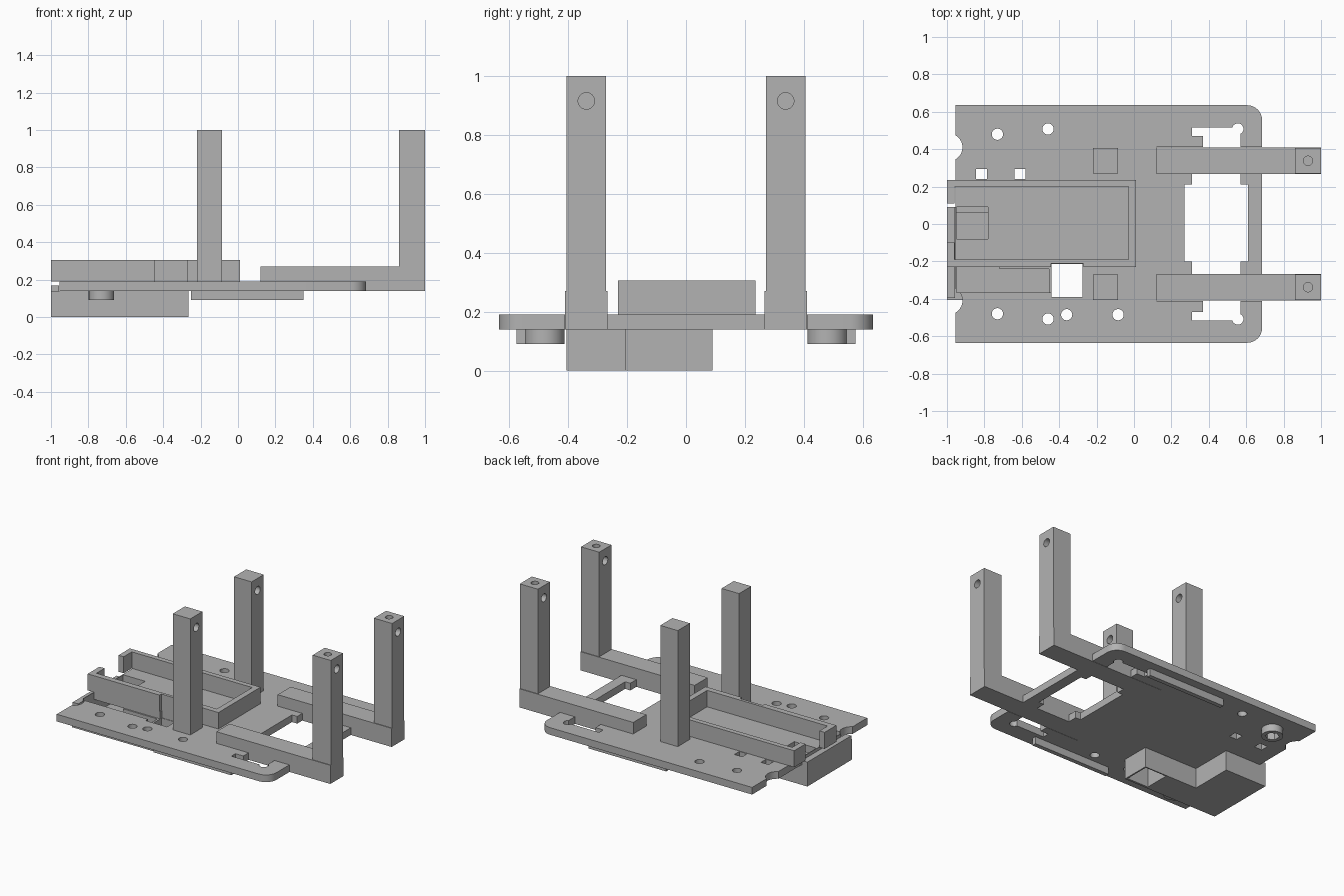
import bpy, bmesh, math
from mathutils import Matrix

default = bpy.data.objects.get("Cube")
if default:
    bpy.data.objects.remove(default, do_unlink=True)

grey = bpy.data.materials.new("plain_grey")
grey.use_nodes = True
GREY = (0.45, 0.45, 0.45, 1)
grey.diffuse_color = GREY
grey.node_tree.nodes["Principled BSDF"].inputs["Base Color"].default_value = GREY


def finish(name, bm):
    bmesh.ops.recalc_face_normals(bm, faces=bm.faces)
    mesh = bpy.data.meshes.new(name)
    bm.to_mesh(mesh)
    bm.free()
    mesh.materials.append(grey)
    ob = bpy.data.objects.new(name, mesh)
    bpy.context.collection.objects.link(ob)
    return ob


def prism(name, outline, z0, z1):
    bm = bmesh.new()
    face = bm.faces.new([bm.verts.new((x, y, z0)) for x, y in outline])
    top = bmesh.ops.extrude_face_region(bm, geom=[face])["geom"]
    verts = [g for g in top if isinstance(g, bmesh.types.BMVert)]
    bmesh.ops.translate(bm, verts=verts, vec=(0, 0, z1 - z0))
    return finish(name, bm)


def box(name, x0, x1, y0, y1, z0, z1):
    return prism(name, [(x0, y0), (x1, y0), (x1, y1), (x0, y1)], z0, z1)


def cylinder(name, center, radius, depth, axis="Z", sides=32):
    bm = bmesh.new()
    turn = Matrix.Rotation(math.pi / 2, 4, "Y") if axis == "X" else Matrix()
    bmesh.ops.create_cone(bm, cap_ends=True, segments=sides, radius1=radius, radius2=radius,
                          depth=depth, matrix=Matrix.Translation(center) @ turn)
    return finish(name, bm)


def cut(target, cutters):
    for c in cutters:
        mod = target.modifiers.new("cut", "BOOLEAN")
        mod.operation = "DIFFERENCE"
        mod.solver = "EXACT"
        mod.object = c
    bpy.context.view_layer.update()
    graph = bpy.context.evaluated_depsgraph_get()
    mesh = bpy.data.meshes.new_from_object(target.evaluated_get(graph))
    target.modifiers.clear()
    target.data = mesh
    for c in cutters:
        bpy.data.objects.remove(c, do_unlink=True)
    return target


def smooth(ob):
    bpy.ops.object.select_all(action="DESELECT")
    ob.select_set(True)
    bpy.context.view_layer.objects.active = ob
    bpy.ops.object.shade_smooth_by_angle(angle=math.radians(30))


BOTTOM, TOP = 0.14, 0.19      # base plate faces
LOW, HIGH = 0.1, 0.25         # through-cut range for the plate
SIDES = ((1, "back"), (-1, "front"))


def through(x0, x1, y0, y1):
    return box("cutter", x0, x1, y0, y1, LOW, HIGH)


# Base plate with two rounded corners
R = 0.08
outline = [(-0.955, 0.635), (-0.955, -0.635)]
for cy, start in ((-0.555, -90), (0.555, 0)):
    for i in range(9):
        a = math.radians(start + i * 11.25)
        outline.append((0.605 + R * math.cos(a), cy + R * math.sin(a)))
plate = prism("base_plate", outline, BOTTOM, TOP)

# Plate windows, slots and screw holes
cutters = [through(0.27, 0.61, -0.2, 0.21),
           through(-0.44, -0.275, -0.39, -0.21),
           through(-0.95, -0.43, -0.365, -0.23),
           through(-0.95, -0.78, -0.08, 0.09)]
cutters += [through(x, x + 0.06, 0.24, 0.295) for x in (-0.845, -0.64)]
for s, side in SIDES:
    cutters += [through(0.31, 0.57, *sorted((s * 0.19, s * 0.28))),
                through(0.37, 0.57, *sorted((s * 0.4, s * 0.48))),
                through(0.31, 0.57, *sorted((s * 0.47, s * 0.515))),
                through(0.12, 0.8, *sorted((s * 0.268, s * 0.412))),
                cylinder("cutter", (-0.99, s * 0.41, TOP), 0.073, 0.3)]
    cutters += [cylinder("cutter", (x, y * s, TOP), 0.03, 0.3)
                for x, y in ((-0.73, 0.48), (-0.46, 0.508), (0.555, 0.508))]
cutters += [cylinder("cutter", (x, -0.485, TOP), 0.03, 0.3) for x in (-0.36, -0.085)]
smooth(cut(plate, cutters))

# Arms, posts, screw bosses and lower rails on both sides
for s, side in SIDES:
    y = s * 0.338
    box(side + "_arm", 0.12, 1, y - 0.072, y + 0.072, BOTTOM, 0.27)
    outer = box(side + "_outer_post", 0.86, 1, y - 0.067, y + 0.067, 0.27, 1)
    smooth(cut(outer, [cylinder("cutter", (0.93, y, 0.915), 0.028, 0.3, "X"),
                       cylinder("cutter", (0.93, y, 0.97), 0.025, 0.2)]))
    inner = box(side + "_inner_post", -0.22, -0.085, y - 0.067, y + 0.067, TOP, 1)
    smooth(cut(inner, [cylinder("cutter", (-0.09, y, 0.915), 0.028, 0.14, "X")]))
    boss = cylinder(side + "_screw_boss", (-0.73, s * 0.48, 0.115), 0.068, 0.05)
    smooth(cut(boss, [cylinder("cutter", (-0.73, s * 0.48, 0.115), 0.045, 0.2, sides=6)]))
    box(side + "_lower_rail", -0.25, 0.35, *sorted((s * 0.545, s * 0.575)), 0.09, BOTTOM)

# Open tray with a gap in its end wall and a notch in its front wall
tray = box("tray_walls", -1, 0.01, -0.23, 0.235, TOP, 0.305)
cut(tray, [box("cutter", -0.96, -0.03, -0.19, 0.2, 0.1, 0.4),
           box("cutter", -1.1, -0.9, -0.1, 0.11, 0.1, 0.4),
           box("cutter", -0.445, -0.27, -0.3, -0.21, 0.1, 0.4)])

# Hollow stepped housing below the plate, with an open square shaft
housing = prism("lower_housing", [(-1, -0.405), (-0.265, -0.405), (-0.265, -0.205),
                                  (-0.68, -0.205), (-0.68, 0.09), (-1, 0.09)], 0, BOTTOM)
cavity = prism("cutter", [(-0.95, -0.365), (-0.455, -0.365), (-0.455, -0.24),
                          (-0.72, -0.24), (-0.72, 0.06), (-0.95, 0.06)], 0.04, 0.3)
cut(housing, [cavity, box("cutter", -0.44, -0.275, -0.39, -0.213, -0.1, 0.3)])
box("housing_end_lip", -1, -0.957, -0.395, 0.09, BOTTOM, 0.17)
